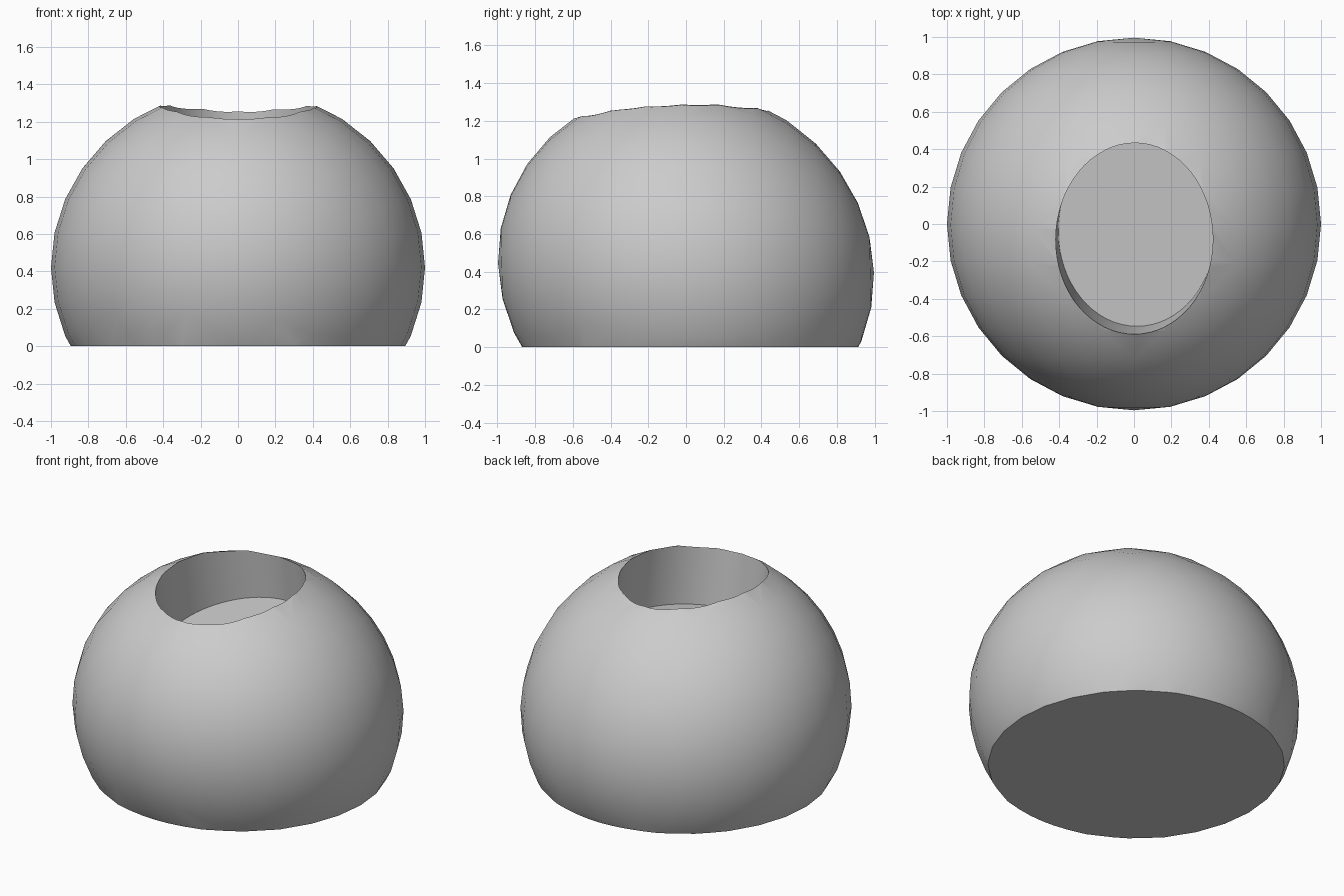
import bpy
import bmesh
from math import radians
from mathutils import Matrix, Vector

if "Cube" in bpy.data.objects:
    bpy.data.objects.remove(bpy.data.objects["Cube"])

CENTRE_Z = 0.42
LEAN = radians(-25)


def add_object(name, bm):
    mesh = bpy.data.meshes.new(name)
    bm.to_mesh(mesh)
    bm.free()
    obj = bpy.data.objects.new(name, mesh)
    bpy.context.collection.objects.link(obj)
    return obj


# Material
grey = bpy.data.materials.new("plain grey")
grey.use_nodes = True
colour = (0.6, 0.6, 0.6, 1)
grey.diffuse_color = colour
grey.node_tree.nodes["Principled BSDF"].inputs["Base Color"].default_value = colour

# Round body: poles front and back, slightly squashed along a leaning axis
bm = bmesh.new()
bmesh.ops.create_uvsphere(bm, u_segments=32, v_segments=16, radius=1)
poles = Matrix.Rotation(radians(90), 4, "X")
lean = Matrix.Rotation(LEAN, 4, "X")
squash = lean @ Matrix.Diagonal((1, 1.007, 0.945, 1)) @ lean.inverted()
bm.transform(Matrix.Translation((0, 0, CENTRE_Z)) @ squash @ poles)

# Flat base
geom = bm.verts[:] + bm.edges[:] + bm.faces[:]
cut = bmesh.ops.bisect_plane(bm, geom=geom, plane_co=Vector(), plane_no=(0, 0, 1),
                             clear_inner=True)
rim = [e for e in cut["geom_cut"] if isinstance(e, bmesh.types.BMEdge)]
bmesh.ops.contextual_create(bm, geom=rim)
bmesh.ops.recalc_face_normals(bm, faces=bm.faces[:])
body = add_object("round_body", bm)
body.data.materials.append(grey)

# Oval well in the top, tilted a little to the front
bm = bmesh.new()
bmesh.ops.create_cone(bm, cap_ends=True, segments=64, radius1=1, radius2=1, depth=1)
bm.transform(Matrix.Translation((0.015, -0.04, 0.9))
             @ Matrix.Rotation(radians(6.5), 4, "X")
             @ Matrix.Rotation(radians(2), 4, "Y").inverted()
             @ Matrix.Diagonal((0.42, 0.51, 1, 1))
             @ Matrix.Translation((0, 0, 0.5)))
cutter = add_object("well_cutter", bm)
cutter.data.materials.append(grey)
cutter.hide_render = True

well = body.modifiers.new("well", "BOOLEAN")
well.operation = "DIFFERENCE"
well.solver = "EXACT"
well.object = cutter

bpy.ops.object.select_all(action="DESELECT")
body.select_set(True)
bpy.context.view_layer.objects.active = body
bpy.ops.object.modifier_apply(modifier=well.name)
bpy.data.objects.remove(cutter)
bpy.ops.object.shade_smooth_by_angle(angle=radians(30))
